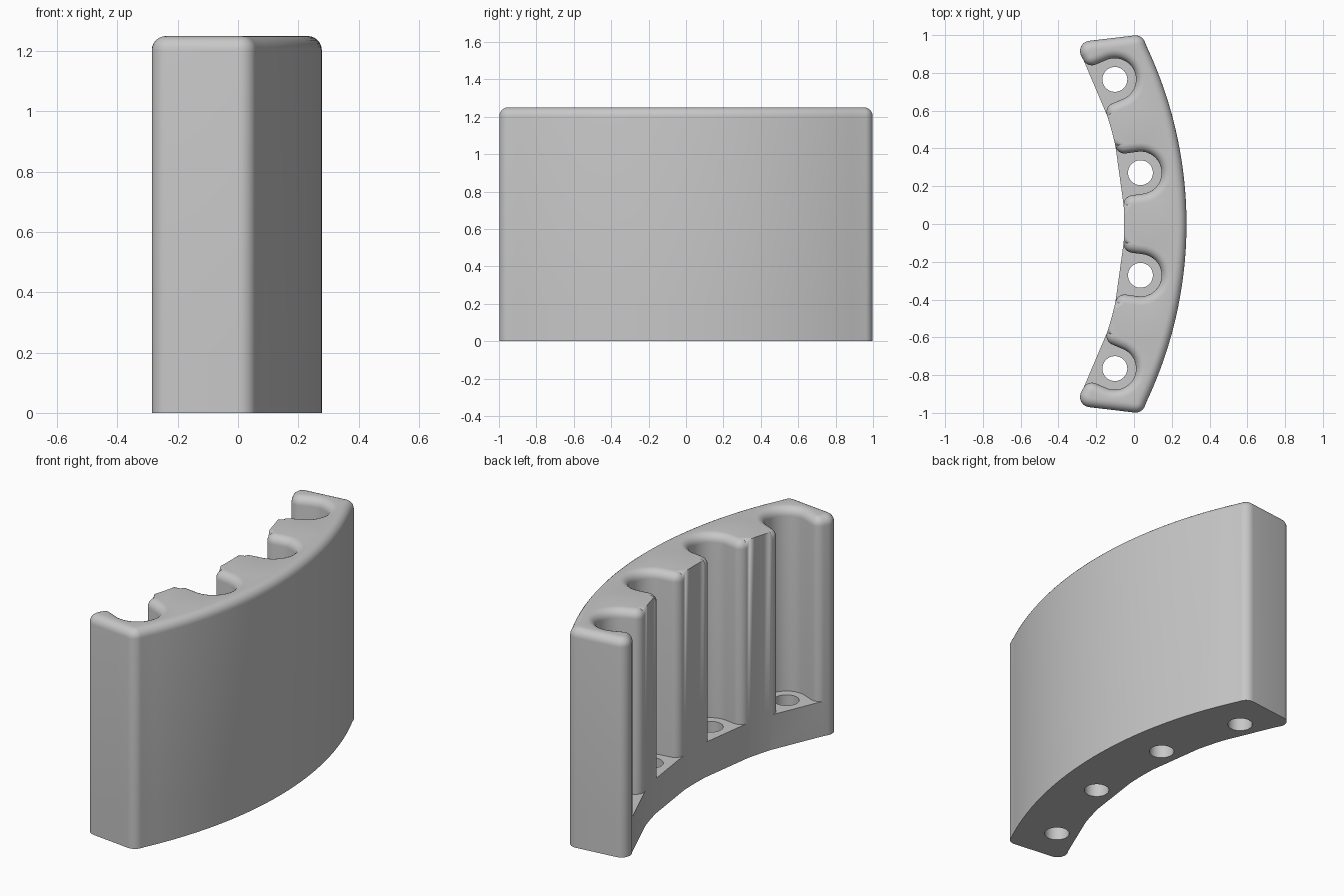
import bpy, bmesh, math
from mathutils import Vector

cube = bpy.data.objects.get("Cube")
if cube:
    bpy.data.objects.remove(cube, do_unlink=True)

# Main dimensions
HEIGHT, FLOOR = 1.25, 0.2
CENTRE = Vector((-1.922, 0))
R_OUT, R_IN, R_BOLT = 2.2, 1.87, 1.975
SLOT, HOLE = 0.112, 0.066
ROUND = 0.047
SLOT_ANGLES = [math.radians(a) for a in (22.8, 7.9, -7.9, -22.8)]
MOUTH = math.asin(SLOT / R_IN)


def polar(r, a):
    return CENTRE + Vector((r * math.cos(a), r * math.sin(a)))


def fillet(prev, p, nxt, r, steps=8):
    """Points of a rounded corner at p."""
    a, b = (prev - p).normalized(), (nxt - p).normalized()
    half = a.angle(b) / 2
    c = p + (a + b).normalized() * (r / math.sin(half))
    d = r / math.tan(half)
    s, e = (p + a * d - c).normalized(), (p + b * d - c).normalized()
    return [c + r * s.slerp(e, i / steps) for i in range(steps + 1)]


# Outline corners: (point, corner radius, slot index, top rounding)
corners = []


def add(p, r=0.0, slot=None, rounding=1.0):
    corners.append((p, r, slot, rounding))


end_out, end_in = Vector((0.044, 1.003)), Vector((-0.319, 0.96))
flip = Vector((1, -1))

# Outer face, from one end to the other
add(end_in * flip, 0.055)
add(end_out * flip, 0.055)
half_out = math.asin(end_out.y / R_OUT)
N = 32
for i in range(1, N):
    add(polar(R_OUT, half_out * (2 * i / N - 1)))
add(end_out, 0.055)
add(end_in, 0.055)

# Inner face with its slots
for k, a in enumerate(SLOT_ANGLES):
    add(polar(R_IN, a + MOUTH), 0.05, k)
    for i in range(25):
        th = a + math.pi / 2 - math.pi * i / 24
        add(polar(R_BOLT, a) + SLOT * Vector((math.cos(th), math.sin(th))), 0, k)
    add(polar(R_IN, a - MOUTH), 0.05, k)
    if k < 3:
        gap = MOUTH + 0.065 / R_IN
        start, stop = a - gap, SLOT_ANGLES[k + 1] + gap
        for i in range(5):
            add(polar(R_IN, start + (stop - start) * i / 4), rounding=0.0)

# Expand the rounded corners
pts, slots, weights = [], [], []
for i, (p, r, slot, w) in enumerate(corners):
    new = [p]
    if r:
        new = fillet(corners[i - 1][0], p, corners[(i + 1) % len(corners)][0], r)
    pts += new
    slots += [slot] * len(new)
    weights += [w] * len(new)
count = len(pts)


def inward(i):
    d1 = (pts[i] - pts[i - 1]).normalized()
    d2 = (pts[(i + 1) % count] - pts[i]).normalized()
    n1, n2 = Vector((-d1.y, d1.x)), Vector((-d2.y, d2.x))
    return (n1 + n2) / (1 + n1.dot(n2))


normals = [inward(i) for i in range(count)]
bm = bmesh.new()


def ring(z, sharp_z, inset=0.0):
    return [bm.verts.new((*(p + n * inset * w), z if w else sharp_z))
            for p, n, w in zip(pts, normals, weights)]


def edge(a, b):
    return bm.edges.get((a, b)) or bm.edges.new((a, b))


def loop_edges(vs):
    return [edge(vs[i - 1], vs[i]) for i in range(len(vs))]


def cap(edges):
    bmesh.ops.triangle_fill(bm, edges=edges, use_beauty=True)


# Slotted walls and the rounded top edge
rows = [ring(FLOOR, FLOOR)]
STEPS = 6
for s in range(STEPS + 1):
    t = math.pi / 2 * s / STEPS
    rows.append(ring(HEIGHT - ROUND * (1 - math.sin(t)), HEIGHT, ROUND * (1 - math.cos(t))))
for lo, hi in zip(rows, rows[1:]):
    for i in range(count):
        j = (i + 1) % count
        bm.faces.new((lo[i], lo[j], hi[j], hi[i]))
cap(loop_edges(rows[-1]))

# Base walls pass in front of the slots
shelf = rows[0]
keep = [i for i in range(count)
        if slots[i] is None or slots[i - 1] != slots[i] or slots[(i + 1) % count] != slots[i]]
foot = {i: bm.verts.new((*pts[i], 0)) for i in keep}
for n, i in enumerate(keep):
    j = keep[(n + 1) % len(keep)]
    bm.faces.new((foot[i], foot[j], shelf[j], shelf[i]))
bottom_edges = loop_edges([foot[i] for i in keep])

# Screw holes and slot floors
for k, a in enumerate(SLOT_ANGLES):
    c = polar(R_BOLT, a)
    circle = [c + HOLE * Vector((math.cos(math.tau * i / 32), math.sin(math.tau * i / 32)))
              for i in range(32)]
    low = [bm.verts.new((*p, 0)) for p in circle]
    high = [bm.verts.new((*p, FLOOR)) for p in circle]
    for i in range(32):
        bm.faces.new((low[i - 1], low[i], high[i], high[i - 1]))
    bottom_edges += loop_edges(low)
    cap(loop_edges([v for v, s in zip(shelf, slots) if s == k]) + loop_edges(high))
cap(bottom_edges)

bmesh.ops.remove_doubles(bm, verts=bm.verts, dist=0.0001)
bmesh.ops.recalc_face_normals(bm, faces=bm.faces)
mesh = bpy.data.meshes.new("curved_block")
bm.to_mesh(mesh)
bm.free()
block = bpy.data.objects.new("curved_block", mesh)
bpy.context.collection.objects.link(block)

# Plain grey material
grey = bpy.data.materials.new("light grey")
grey.use_nodes = True
colour = (0.57, 0.57, 0.57, 1)
grey.diffuse_color = colour
grey.node_tree.nodes["Principled BSDF"].inputs["Base Color"].default_value = colour
mesh.materials.append(grey)

bpy.context.view_layer.objects.active = block
block.select_set(True)
bpy.ops.object.shade_smooth_by_angle(angle=math.radians(35))
